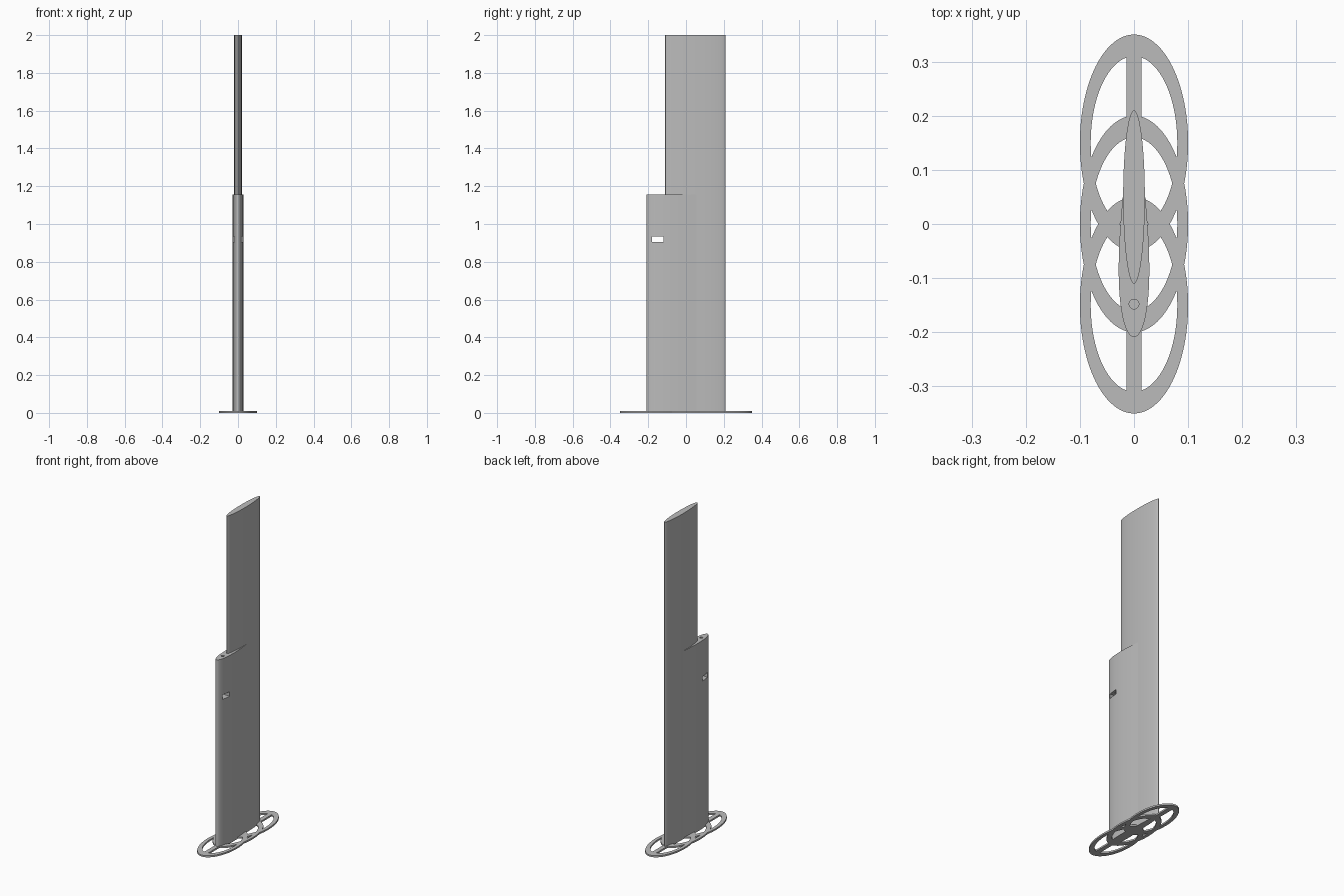
import bpy, bmesh, math

cube = bpy.data.objects.get("Cube")
if cube:
    bpy.data.objects.remove(cube, do_unlink=True)

grey = bpy.data.materials.new("plain_grey")
grey.use_nodes = True
COLOUR = (0.5, 0.5, 0.5, 1)
grey.diffuse_color = COLOUR
grey.node_tree.nodes["Principled BSDF"].inputs["Base Color"].default_value = COLOUR

PLATE = 0.01      # thickness of the base
SLEEVE_TOP = 1.155


def finish(name, bm):
    bmesh.ops.recalc_face_normals(bm, faces=bm.faces)
    mesh = bpy.data.meshes.new(name)
    bm.to_mesh(mesh)
    bm.free()
    mesh.materials.append(grey)
    obj = bpy.data.objects.new(name, mesh)
    bpy.context.collection.objects.link(obj)
    return obj


def extrude(name, outline, z0, z1):
    """Solid prism from a closed 2D outline."""
    bm = bmesh.new()
    face = bm.faces.new([bm.verts.new((x, y, z0)) for x, y in outline])
    top = bmesh.ops.extrude_face_region(bm, geom=[face])["geom"]
    verts = [v for v in top if isinstance(v, bmesh.types.BMVert)]
    bmesh.ops.translate(bm, verts=verts, vec=(0, 0, z1 - z0))
    return finish(name, bm)


def ellipse(cy, rx, ry, n=96):
    angles = [2 * math.pi * i / n for i in range(n)]
    return [(rx * math.cos(a), cy + ry * math.sin(a)) for a in angles]


def box(x, y0, y1):
    return [(-x, y0), (x, y0), (x, y1), (-x, y1)]


def ring(name, cy):
    """Flat elliptical ring."""
    bm = bmesh.new()
    loops = [[bm.verts.new((x, y, z)) for x, y in ellipse(cy, rx, ry)]
             for rx, ry, z in ((0.1, 0.2, 0), (0.1, 0.2, PLATE),
                               (0.08, 0.16, PLATE), (0.08, 0.16, 0))]
    n = len(loops[0])
    for k in range(4):
        a, b = loops[k], loops[(k + 1) % 4]
        for i in range(n):
            j = (i + 1) % n
            bm.faces.new((a[i], a[j], b[j], b[i]))
    return finish(name, bm)


def airfoil(y0, y1, half, n=40):
    """Symmetric airfoil, rounded at y0 and thin at y1."""
    side = []
    for i in range(1, n):
        t = (1 - math.cos(math.pi * i / n)) / 2
        w = half * 10 * (0.2969 * math.sqrt(t) - 0.126 * t - 0.3516 * t**2
                         + 0.2843 * t**3 - 0.1036 * t**4)
        side.append((w, y0 + t * (y1 - y0)))
    return [(0, y0)] + side + [(0, y1)] + [(-x, y) for x, y in reversed(side)]


# Base: three overlapping rings joined by a central bar
parts = [ring("base_ring_front", -0.15), ring("base_ring_middle", 0),
         ring("base_ring_back", 0.15),
         extrude("base_bar", box(0.0135, -0.33, 0.33), 0, PLATE)]

# Tall elliptical blade and the shorter sleeve around it
parts.append(extrude("tall_blade", ellipse(0.05, 0.02, 0.16), 0, 2))
sleeve = extrude("sleeve", airfoil(-0.209, 0.209, 0.0283), 0, SLEEVE_TOP)
parts.append(sleeve)

# Side slot and the bore that runs down to it
cutters = [extrude("slot_cutter", box(0.1, -0.18, -0.12), 0.905, 0.933),
           extrude("bore_cutter", [(x, y) for x, y in ellipse(-0.148, 0.009, 0.009, 32)],
                   0.92, SLEEVE_TOP + 0.1)]
for cutter in cutters:
    cut = sleeve.modifiers.new(cutter.name, "BOOLEAN")
    cut.operation = "DIFFERENCE"
    cut.solver = "EXACT"
    cut.object = cutter
    bpy.context.view_layer.objects.active = sleeve
    bpy.ops.object.modifier_apply(modifier=cut.name)
    bpy.data.objects.remove(cutter, do_unlink=True)

# Smooth curved walls, keep rims sharp
bpy.ops.object.select_all(action="DESELECT")
for obj in parts:
    obj.select_set(True)
bpy.context.view_layer.objects.active = sleeve
bpy.ops.object.shade_smooth_by_angle()
